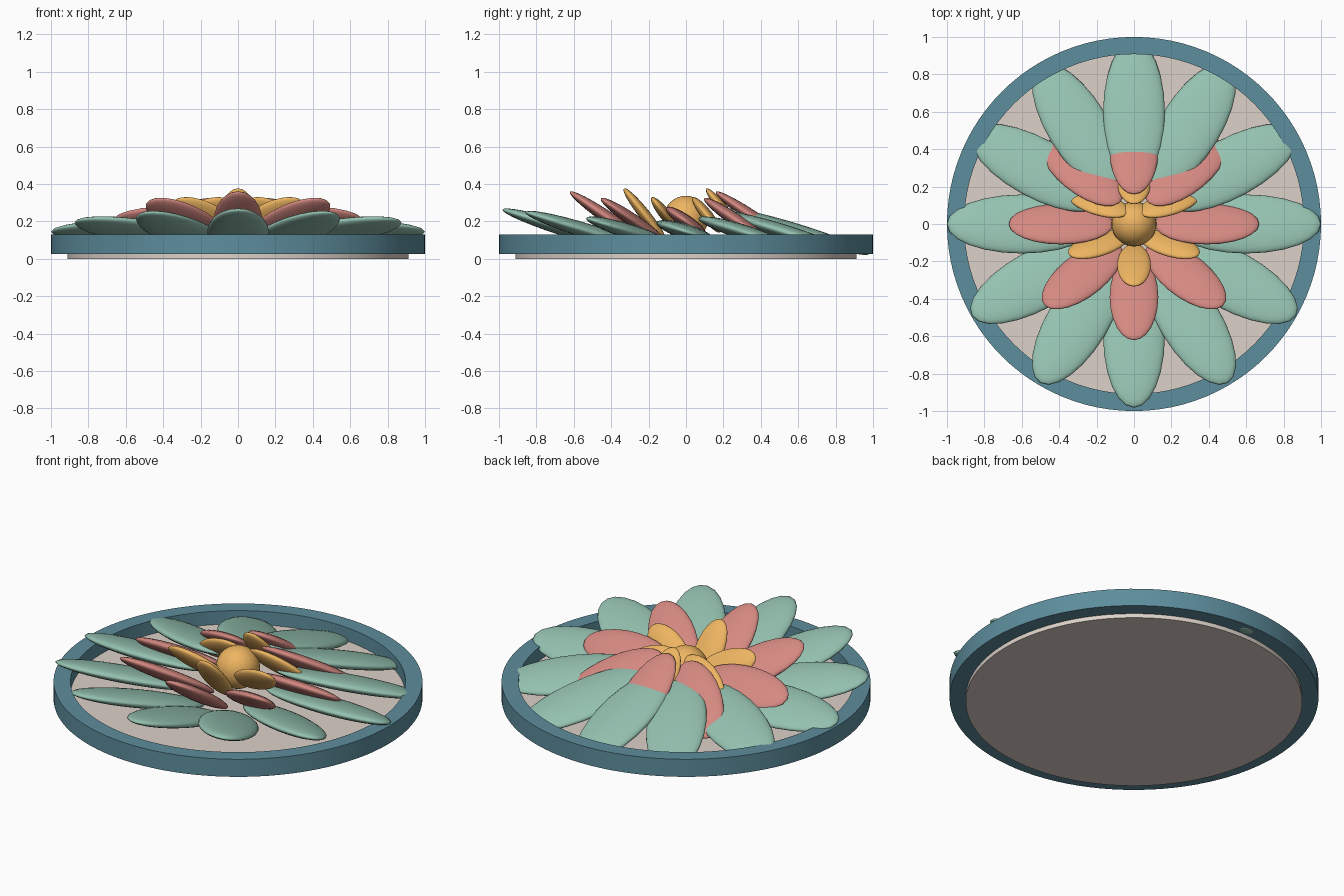
import bpy, math
from mathutils import Matrix, Vector

if "Cube" in bpy.data.objects:
    bpy.data.objects.remove(bpy.data.objects["Cube"])


def material(name, rgb):
    m = bpy.data.materials.new(name)
    m.diffuse_color = (*rgb, 1)
    m.use_nodes = True
    m.node_tree.nodes["Principled BSDF"].inputs["Base Color"].default_value = m.diffuse_color
    return m


GREEN = material("sage", (0.30, 0.54, 0.44))
RED = material("coral", (0.66, 0.25, 0.22))
GOLD = material("gold", (0.85, 0.46, 0.12))
TEAL = material("teal", (0.11, 0.27, 0.34))
CREAM = material("cream", (0.72, 0.64, 0.58))


def finish(name, mat):
    ob = bpy.context.object
    ob.name = name
    ob.data.materials.append(mat)
    bpy.ops.object.shade_smooth_by_angle(angle=math.radians(35))
    return ob


def petal_ring(name, count, radius, z, size, tilt, mat):
    # flattened ellipsoids in a circle, all leaning up towards the front
    for i in range(count):
        a = -math.pi / 2 + i * math.tau / count
        bpy.ops.mesh.primitive_uv_sphere_add(segments=24, ring_count=16, radius=1)
        ob = finish(f"{name}_{i + 1}", mat)
        ob.data.transform(Matrix.Rotation(-tilt, 4, 'X') @ Matrix.Rotation(a, 4, 'Z')
                          @ Matrix.Diagonal((*size, 1)))
        ob.location = Vector((radius * math.cos(a), radius * math.sin(a), z))


# backing plate
bpy.ops.mesh.primitive_cylinder_add(vertices=96, radius=0.912, depth=0.05, location=(0, 0, 0.025))
finish("backing_plate", CREAM)

# square-section rim, lathed from a rectangular profile
N = 96
profile = [(1.0, 0.025), (1.0, 0.13), (0.908, 0.13), (0.908, 0.025)]
verts = [(r * math.cos(i * math.tau / N), r * math.sin(i * math.tau / N), z)
         for i in range(N) for r, z in profile]
faces = [(i * 4 + j, (i + 1) % N * 4 + j, (i + 1) % N * 4 + (j + 1) % 4, i * 4 + (j + 1) % 4)
         for i in range(N) for j in range(4)]
mesh = bpy.data.meshes.new("rim")
mesh.from_pydata(verts, [], faces)
rim = bpy.data.objects.new("rim", mesh)
bpy.context.collection.objects.link(rim)
bpy.ops.object.select_all(action='DESELECT')
bpy.context.view_layer.objects.active = rim
rim.select_set(True)
finish("rim", TEAL)

# three tiers of petals
petal_ring("outer_petal", 12, 0.60, 0.145, (0.40, 0.165, 0.04), 0.30, GREEN)
petal_ring("middle_petal", 8, 0.39, 0.20, (0.28, 0.13, 0.035), 0.60, RED)
petal_ring("inner_petal", 6, 0.22, 0.235, (0.18, 0.09, 0.03), 0.90, GOLD)

# flower centre
bpy.ops.mesh.primitive_uv_sphere_add(segments=32, ring_count=16, radius=0.12, location=(0, 0, 0.217))
finish("flower_centre", GOLD)
